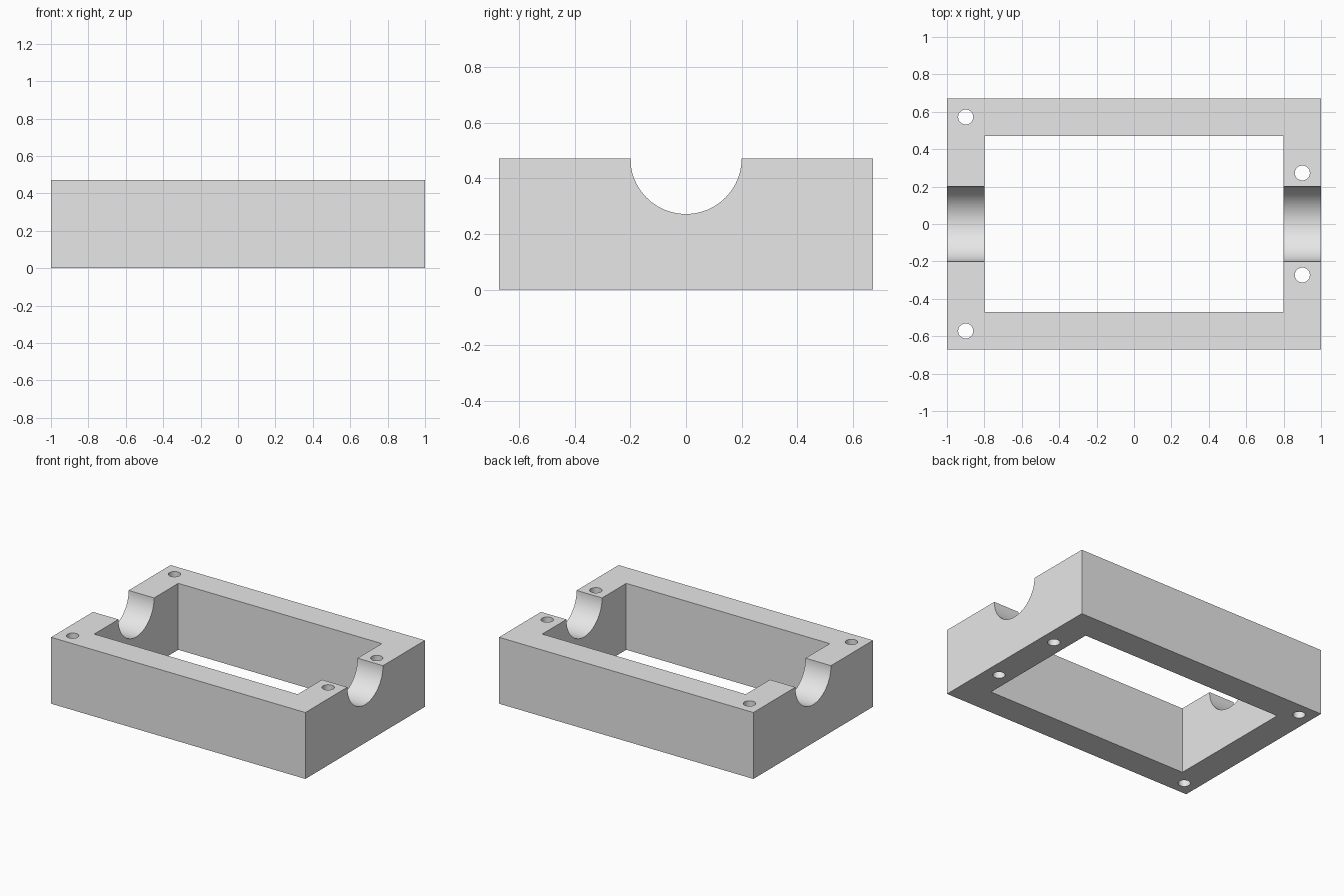
import bpy
import math

cube = bpy.data.objects.get("Cube")
if cube:
    bpy.data.objects.remove(cube, do_unlink=True)

WIDTH, DEPTH, HEIGHT = 2.0, 1.343, 0.472
WALL = 0.2

grey = bpy.data.materials.new("plain grey")
grey.use_nodes = True
grey.diffuse_color = (0.8, 0.8, 0.8, 1)
grey.node_tree.nodes["Principled BSDF"].inputs["Base Color"].default_value = (0.8, 0.8, 0.8, 1)


def box(name, size, z):
    bpy.ops.mesh.primitive_cube_add(size=1, location=(0, 0, z))
    ob = bpy.context.object
    ob.name = name
    ob.scale = size
    bpy.ops.object.transform_apply(location=True, rotation=True, scale=True)
    ob.data.materials.append(grey)
    return ob


def cylinder(name, radius, length, location, rotation=(0, 0, 0), sides=48):
    bpy.ops.mesh.primitive_cylinder_add(vertices=sides, radius=radius, depth=length,
                                        location=location, rotation=rotation)
    ob = bpy.context.object
    ob.name = name
    ob.data.materials.append(grey)
    return ob


# Outer block
frame = box("bearing_frame", (WIDTH, DEPTH, HEIGHT), HEIGHT / 2)

# Central opening, shaft saddle and bolt holes
cutters = [
    box("opening_cutter", (WIDTH - 2 * WALL, DEPTH - 2 * WALL, 2), HEIGHT / 2),
    cylinder("saddle_cutter", 0.2, 3, (0, 0, HEIGHT), (0, math.pi / 2, 0), 96),
]
for x, y in ((-0.9, 0.572), (0.9, 0.273)):
    for side in (-1, 1):
        cutters.append(cylinder("bolt_hole_cutter", 0.04, 2, (x, side * y, HEIGHT / 2)))

for cutter in cutters:
    mod = frame.modifiers.new(cutter.name, "BOOLEAN")
    mod.operation = "DIFFERENCE"
    mod.solver = "EXACT"
    mod.object = cutter

# Bake the cuts, then drop the cutters
bpy.ops.object.select_all(action="DESELECT")
frame.select_set(True)
bpy.context.view_layer.objects.active = frame
for mod in list(frame.modifiers):
    bpy.ops.object.modifier_apply(modifier=mod.name)
for cutter in cutters:
    bpy.data.objects.remove(cutter, do_unlink=True)

# Smooth saddle and holes, sharp block edges
bpy.ops.object.shade_smooth_by_angle(angle=math.radians(30))
